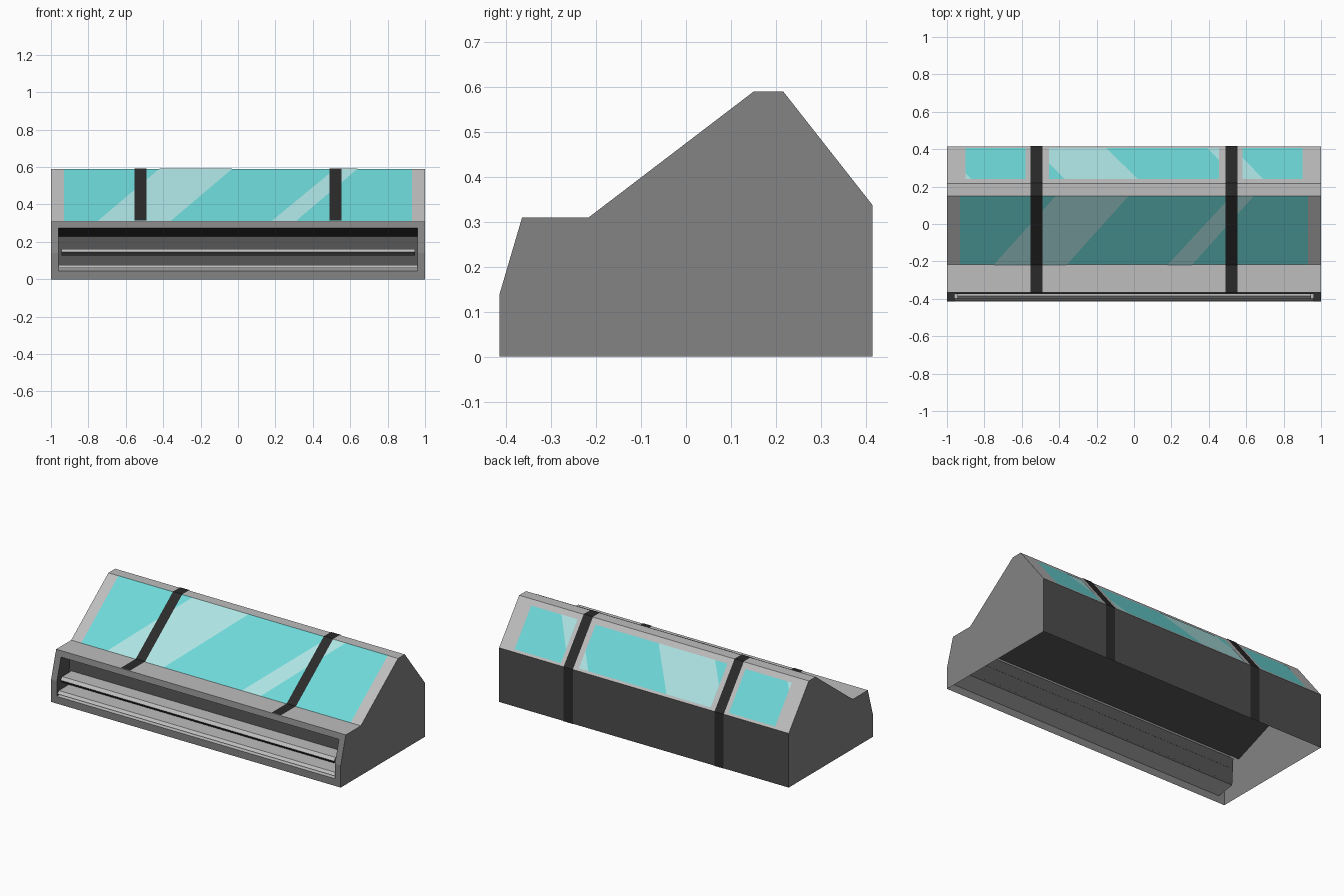
import bpy, math
from mathutils import Vector

if "Cube" in bpy.data.objects:
    bpy.data.objects.remove(bpy.data.objects["Cube"])


def srgb(*c):
    return [((v / 255 + 0.055) / 1.055) ** 2.4 for v in c] + [1]


def material(name, *c):
    m = bpy.data.materials.new(name)
    m.diffuse_color = srgb(*c)
    m.use_nodes = True
    m.node_tree.nodes["Principled BSDF"].inputs["Base Color"].default_value = m.diffuse_color
    return m


LIGHT = material("light_grey", 190, 190, 190)
MID = material("mid_grey", 132, 132, 132)
DARK = material("dark_grey", 77, 77, 77)
VENT = material("vent_grey", 85, 85, 85)
BLACK = material("black", 42, 42, 42)
GLASS = material("teal_glass", 110, 217, 217)
SHINE = material("pale_glass", 174, 228, 228)


def make(name, verts, faces, mats, indices=None):
    me = bpy.data.meshes.new(name)
    me.from_pydata(verts, [], faces)
    for m in mats:
        me.materials.append(m)
    for p, i in zip(me.polygons, indices or [0] * len(faces)):
        p.material_index = i
    ob = bpy.data.objects.new(name, me)
    bpy.context.collection.objects.link(ob)
    return ob


def sheet(name, prof, x0, x1, mats, indices=None):
    """Sweep a (y, z) polyline along x."""
    verts = [(x, y, z) for y, z in prof for x in (x0, x1)]
    faces = [(2 * i, 2 * i + 1, 2 * i + 3, 2 * i + 2) for i in range(len(prof) - 1)]
    return make(name, verts, faces, mats, indices)


def offset(prof, d):
    """Mitred offset of a (y, z) polyline to its outer side."""
    pts = [Vector(p) for p in prof]
    nor = [Vector((-(b - a).y, (b - a).x)).normalized() for a, b in zip(pts, pts[1:])]
    out = []
    for i, p in enumerate(pts):
        a, b = nor[max(i - 1, 0)], nor[min(i, len(nor) - 1)]
        out.append(tuple(p + (a + b) * d / (1 + a.dot(b))))
    return out


def clip_x(poly, lim, s):
    """Keep the part of an (x, t) polygon where s * (x - lim) >= 0."""
    out = []
    for p, q in zip(poly, poly[1:] + poly[:1]):
        a, b = s * (p[0] - lim), s * (q[0] - lim)
        if a >= 0:
            out.append(p)
        if a * b < 0:
            k = a / (a - b)
            out.append((lim, p[1] + (q[1] - p[1]) * k))
    return out


def plate(name, a, b, poly, lift, mat):
    """Flat polygon in (x, t) laid on the slope running from a to b."""
    a, b = [Vector(p) for p in offset([a, b], lift)]
    verts = [(x, *(a + (b - a) * t)) for x, t in poly]
    make(name, verts, [tuple(range(len(verts)))], [mat])


# Side outline
TOE, CHIN = (-0.415, 0), (-0.415, 0.14)
BROW, SILL = (-0.365, 0.31), (-0.217, 0.31)
RIDGE_F, RIDGE_B = (0.15, 0.59), (0.217, 0.59)
EAVE, HEEL = (0.415, 0.338), (0.415, 0)
OUTLINE = [TOE, CHIN, BROW, SILL, RIDGE_F, RIDGE_B, EAVE, HEEL]

# End panels
for side, name in ((1, "right_end"), (-1, "left_end")):
    f = tuple(range(8))
    make(name, [(side, y, z) for y, z in OUTLINE], [f[::-1] if side > 0 else f], [MID])

# Roof and back wall
sheet("roof_shell", [BROW, SILL, RIDGE_F, RIDGE_B, EAVE], -1, 1, [LIGHT])
sheet("back_wall", [EAVE, HEEL], -1, 1, [DARK])

# Front frame around the vent opening
LIP_LOW, LIP_TOP = (-0.415, 0.045), (-0.375, 0.275)
sheet("front_frame_bottom", [TOE, LIP_LOW], -1, 1, [MID])
sheet("front_frame_top", [LIP_TOP, BROW], -1, 1, [MID])
sheet("front_frame_left", [LIP_LOW, CHIN, LIP_TOP], -1, -0.96, [MID])
sheet("front_frame_right", [LIP_LOW, CHIN, LIP_TOP], 0.96, 1, [MID])

# Vent recess with end walls
RECESS = [LIP_LOW, (-0.30, 0.062), (-0.29, 0.228), LIP_TOP]
sheet("vent_recess", RECESS, -0.96, 0.96, [VENT, BLACK, LIGHT], [2, 0, 1])
for side in (-1, 1):
    make("vent_side", [(side * 0.96, y, z) for y, z in RECESS + [CHIN]],
         [(0, 1, 2, 3, 4) if side < 0 else (4, 3, 2, 1, 0)], [VENT])

# Vent slats: light nose and top, dark below the nose
sheet("upper_slat", [(-0.297, 0.14), (-0.388, 0.127), (-0.402, 0.145), (-0.386, 0.162), (-0.293, 0.162)],
      -0.945, 0.945, [LIGHT, DARK], [1, 1, 0, 0])
sheet("lower_slat", [(-0.411, 0.059), (-0.397, 0.075), (-0.299, 0.075)], -0.959, 0.959, [LIGHT])

# Dark inner lining below the roof
sheet("inner_lining", [(0.31, 0.466), (-0.29, 0.238)], -0.999, 0.999, [DARK])

# Front window with reflections
plate("front_window", SILL, RIDGE_F, [(-0.93, 0), (0.93, 0), (0.93, 1), (-0.93, 1)], 0.001, GLASS)
for x in ((-0.75, -0.36, -0.03, -0.42), (0.18, 0.31, 0.64, 0.52)):
    plate("front_reflection", SILL, RIDGE_F, list(zip(x, (0, 0, 1, 1))), 0.002, SHINE)

# Back windows with reflections clipped to each pane
T0, T1 = 0.116, 0.95
for x0, x1 in ((-0.9, -0.58), (-0.455, 0.455), (0.58, 0.9)):
    plate("back_window", RIDGE_B, EAVE, [(x0, T0), (x1, T0), (x1, T1), (x0, T1)], 0.001, GLASS)
    for x in ((-1.1, -0.87, -1.04, -1.2), (-0.37, 0.02, -0.15, -0.54), (0.555, 0.69, 0.53, 0.39)):
        poly = clip_x(clip_x(list(zip(x, (T0, T0, T1, T1))), x0, 1), x1, -1)
        if len(poly) > 2:
            plate("back_reflection", RIDGE_B, EAVE, poly, 0.002, SHINE)

# Straps over the roof and down the back
for side in (-1, 1):
    c = side * 0.521
    sheet("strap", offset(OUTLINE[2:], 0.003), c - 0.032, c + 0.032, [BLACK])
